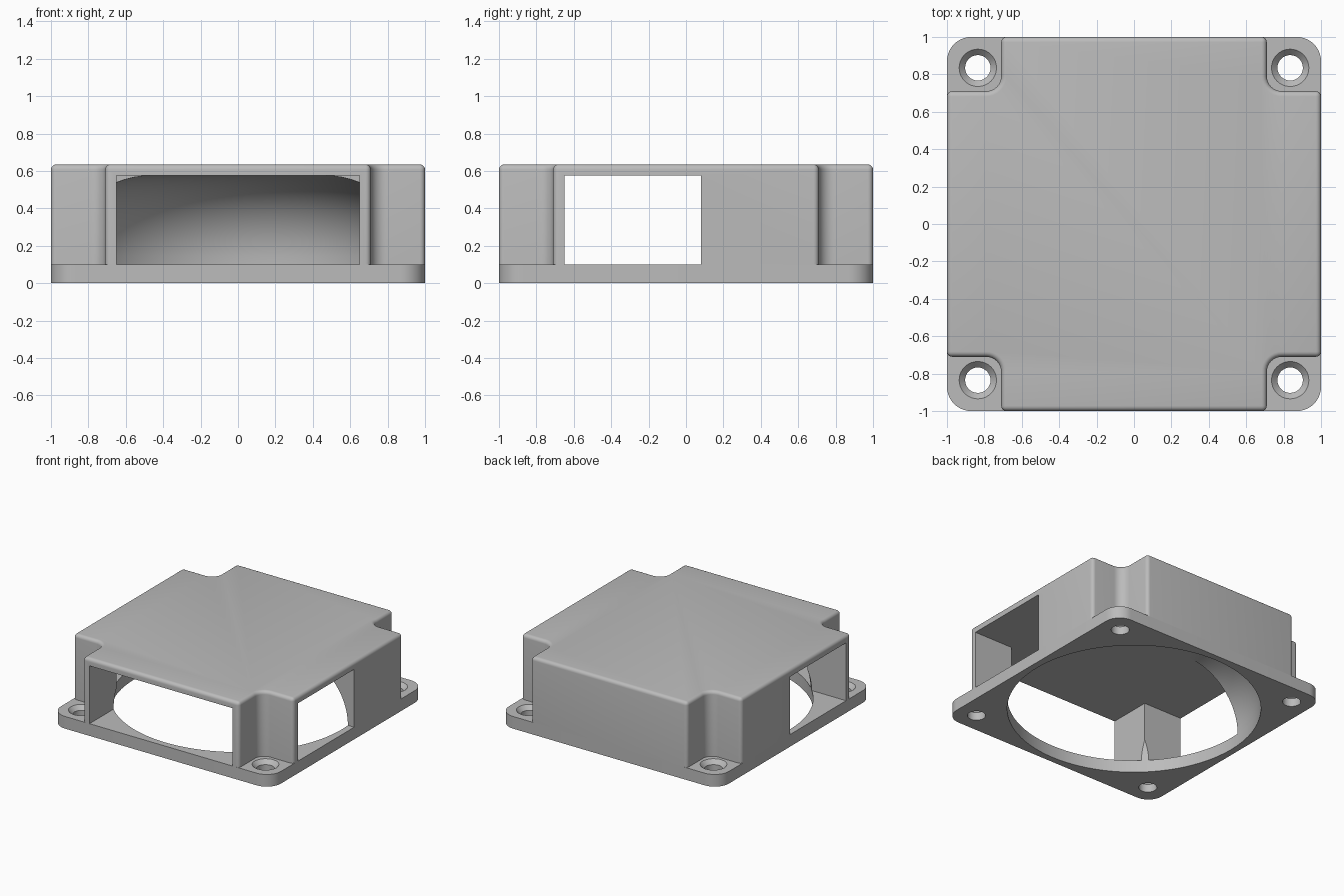
import bpy
import bmesh
from math import sin, cos, pi, radians

old = bpy.data.objects.get("Cube")
if old:
    bpy.data.objects.remove(old, do_unlink=True)

PLATE_TOP, CEILING, ROOF = 0.10, 0.575, 0.635
ARM, HOLE_R, SCREW = 0.71, 0.947, 0.835

grey = bpy.data.materials.new("light grey plastic")
grey.use_nodes = True
colour = (0.5, 0.5, 0.5, 1)
grey.diffuse_color = colour
grey.node_tree.nodes["Principled BSDF"].inputs["Base Color"].default_value = colour


def finish(bm, name):
    bmesh.ops.recalc_face_normals(bm, faces=bm.faces)
    mesh = bpy.data.meshes.new(name)
    bm.to_mesh(mesh)
    bm.free()
    mesh.materials.append(grey)
    obj = bpy.data.objects.new(name, mesh)
    bpy.context.collection.objects.link(obj)
    return obj


def arc(cx, cy, r, start, end, steps):
    angles = [radians(start + (end - start) * i / steps) for i in range(steps + 1)]
    return [(cx + r * cos(a), cy + r * sin(a)) for a in angles]


def four_way(quarter):
    """Repeat a quarter outline around the centre."""
    points = []
    for turn in range(4):
        points += quarter
        quarter = [(-y, x) for x, y in quarter]
    return points


def prism(outline, z0, z1):
    bm = bmesh.new()
    base = bm.faces.new([bm.verts.new((x, y, z0)) for x, y in outline])
    top = bmesh.ops.extrude_face_region(bm, geom=[base])["geom"]
    bmesh.ops.translate(bm, vec=(0, 0, z1 - z0),
                        verts=[v for v in top if isinstance(v, bmesh.types.BMVert)])
    bmesh.ops.recalc_face_normals(bm, faces=bm.faces)
    return bm


def box(name, x0, x1, y0, y1, z0, z1):
    return finish(prism([(x0, y0), (x1, y0), (x1, y1), (x0, y1)], z0, z1), name)


def lathe(name, profile, x=0, y=0, sides=96):
    """Closed solid from a profile whose ends lie on the axis."""
    bm = bmesh.new()
    rings = []
    for r, z in profile:
        count = sides if r > 0 else 1
        rings.append([bm.verts.new((x + r * cos(2 * pi * i / sides),
                                    y + r * sin(2 * pi * i / sides), z))
                      for i in range(count)])
    bm.faces.new(rings[1])
    bm.faces.new(rings[-2])
    bm.verts.remove(rings[0][0])
    bm.verts.remove(rings[-1][0])
    for low, high in zip(rings[1:-2], rings[2:-1]):
        for i in range(sides):
            j = (i + 1) % sides
            bm.faces.new((low[i], low[j], high[j], high[i]))
    return finish(bm, name)


def cut(target, cutters):
    bpy.ops.object.select_all(action="DESELECT")
    bpy.context.view_layer.objects.active = target
    target.select_set(True)
    for cutter in cutters:
        cutter.hide_render = True
        mod = target.modifiers.new("cut", "BOOLEAN")
        mod.operation, mod.solver, mod.object = "DIFFERENCE", "EXACT", cutter
        bpy.ops.object.modifier_apply(modifier=mod.name)
    for cutter in cutters:
        bpy.data.objects.remove(cutter, do_unlink=True)
    bpy.ops.object.shade_smooth_by_angle(angle=radians(30))


# Base plate with rounded corners, round opening and countersunk screw holes
plate = finish(prism(four_way(arc(0.87, 0.87, 0.13, 0, 90, 10)), 0, PLATE_TOP), "base_plate")
screw_profile = [(0, -0.1), (0.068, -0.1), (0.068, PLATE_TOP - 0.034),
                 (0.10, PLATE_TOP), (0.10, 0.2), (0, 0.2)]
tools = [lathe("opening_cutter", [(0, -0.1), (HOLE_R, -0.1), (HOLE_R, 0.2), (0, 0.2)])]
for sx in (-1, 1):
    for sy in (-1, 1):
        tools.append(lathe("screw_cutter", screw_profile, sx * SCREW, sy * SCREW, 32))
cut(plate, tools)

# Cross-shaped housing with filleted notches and rounded outer edges
notch = 0.08
quarter = [(1, ARM)] + arc(ARM + notch, ARM + notch, notch, 270, 180, 8) + [(ARM, 1)]
bm = prism(four_way(quarter), PLATE_TOP, ROOF)
rounded = []
for e in bm.edges:
    a, b = (v.co for v in e.verts)
    on_top = min(a.z, b.z) > ROOF - 0.001
    arm_end = abs(a.z - b.z) > 0.1 and max(abs(a.x), abs(a.y)) > 0.99
    if on_top or arm_end:
        rounded.append(e)
bmesh.ops.bevel(bm, geom=rounded, offset=0.028, segments=5, profile=0.5, affect="EDGES")
housing = finish(bm, "housing")

# Domed cavity, front window and side windows
fillet = CEILING - PLATE_TOP
dome = [(0, -0.1), (HOLE_R, -0.1)]
dome += arc(HOLE_R - fillet, PLATE_TOP, fillet, 0, 90, 16) + [(0, CEILING)]
cut(housing, [
    lathe("cavity_cutter", dome),
    box("front_window_cutter", -0.65, 0.65, -1.2, 0.08, -0.1, CEILING),
    box("side_window_cutter", -1.2, 1.2, -0.65, 0.08, -0.1, CEILING),
])
